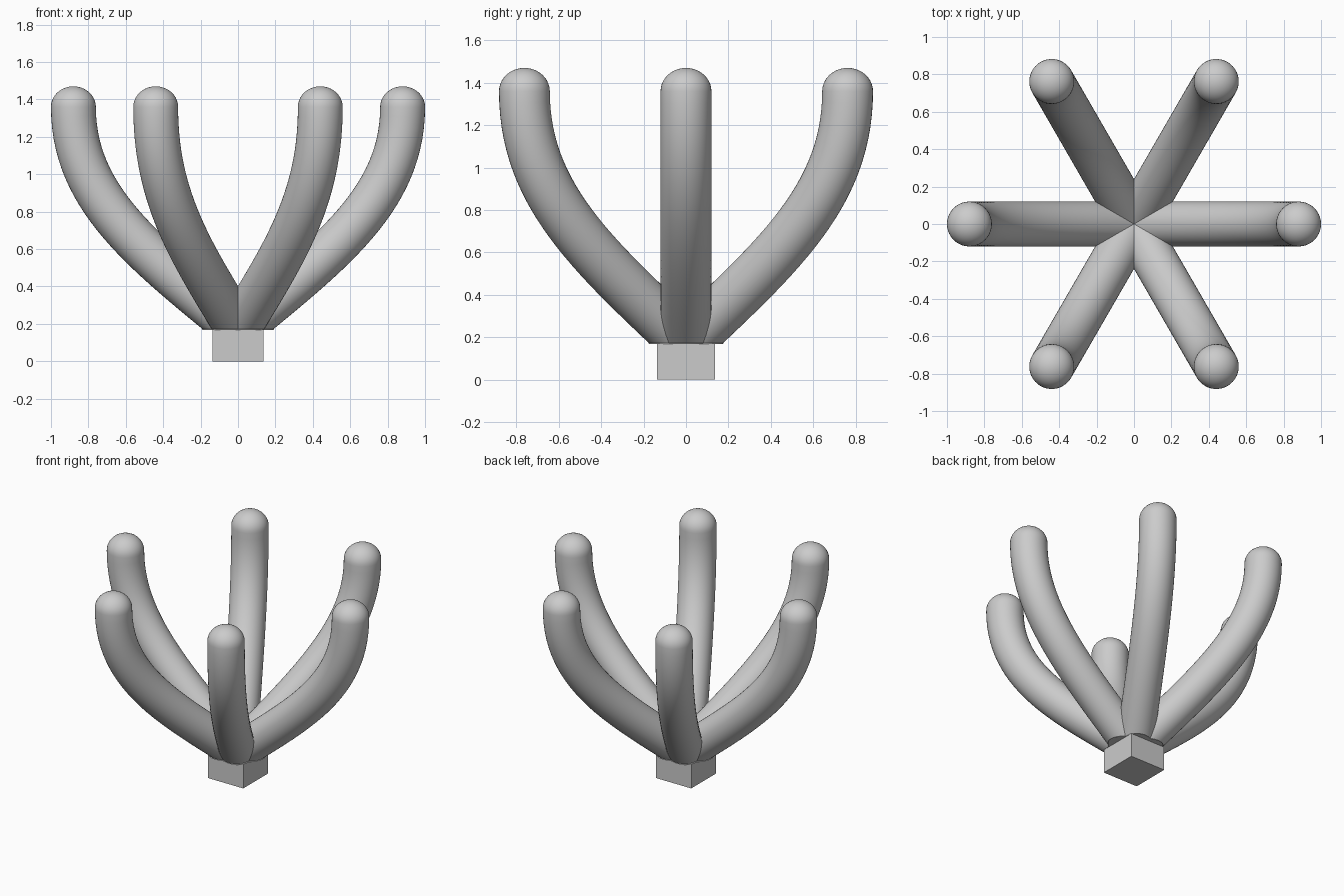
import bpy, bmesh, math
from mathutils import Vector, Matrix

if "Cube" in bpy.data.objects:
    bpy.data.objects.remove(bpy.data.objects["Cube"])

R = 0.12          # tube radius
SIDES = 40
BASE_Z = 0.168    # height where arms sit on the block
ARMS = 6
PATH = [Vector(p) for p in ((0, 0, 0.172), (0.5, 0, 0.582), (0.88, 0, 0.87), (0.88, 0, 1.36))]


def bezier(t):
    a, b, c, d = PATH
    u = 1 - t
    pos = a * u**3 + b * 3 * u * u * t + c * 3 * u * t * t + d * t**3
    tan = (b - a) * u * u + (c - b) * 2 * u * t + (d - c) * t * t
    return pos, tan.normalized()


def make_arm(name, angle):
    # rings: straight lead-in, curved body, rounded tip
    start, tan0 = bezier(0)
    rings = [(start - tan0 * 0.4, tan0, R)]
    rings += [(*bezier(i / 28), R) for i in range(29)]
    up = Vector((0, 0, 1))
    for k in range(1, 10):
        a = math.pi / 2 * k / 10
        rings.append((PATH[3] + up * 0.11 * math.sin(a), up, R * math.cos(a)))

    bm = bmesh.new()
    side = Vector((0, 1, 0))
    loops = []
    for pos, tan, r in rings:
        nrm = side.cross(tan)
        loops.append([bm.verts.new(pos + r * (math.cos(w) * nrm + math.sin(w) * side))
                      for w in (2 * math.pi * j / SIDES for j in range(SIDES))])
    for lo, hi in zip(loops, loops[1:]):
        for j in range(SIDES):
            k = (j + 1) % SIDES
            bm.faces.new((lo[j], lo[k], hi[k], hi[j]))
    tip = bm.verts.new(PATH[3] + up * 0.11)
    for j in range(SIDES):
        bm.faces.new((loops[-1][j], loops[-1][(j + 1) % SIDES], tip))

    # flat horizontal foot on top of the block
    cut = bmesh.ops.bisect_plane(bm, geom=bm.verts[:] + bm.edges[:] + bm.faces[:],
                                 plane_co=(0, 0, BASE_Z), plane_no=(0, 0, 1), clear_inner=True)
    edges = [e for e in cut["geom_cut"] if isinstance(e, bmesh.types.BMEdge)]
    bmesh.ops.holes_fill(bm, edges=edges, sides=0)
    bmesh.ops.recalc_face_normals(bm, faces=bm.faces[:])
    bm.transform(Matrix.Rotation(angle, 4, 'Z'))

    mesh = bpy.data.meshes.new(name)
    bm.to_mesh(mesh)
    bm.free()
    obj = bpy.data.objects.new(name, mesh)
    bpy.context.collection.objects.link(obj)
    return obj


# six upward-curving arms
bpy.ops.object.select_all(action='DESELECT')
for i in range(ARMS):
    arm = make_arm(f"arm_{i + 1}", 2 * math.pi * i / ARMS)
    arm.select_set(True)
    bpy.context.view_layer.objects.active = arm
bpy.ops.object.shade_smooth_by_angle(angle=math.radians(35))

# square base block
bpy.ops.mesh.primitive_cube_add(size=1, location=(0, 0, 0.085))
block = bpy.context.object
block.name = "base_block"
block.scale = (0.274, 0.274, 0.17)
bpy.ops.object.transform_apply(location=False, rotation=False, scale=True)
